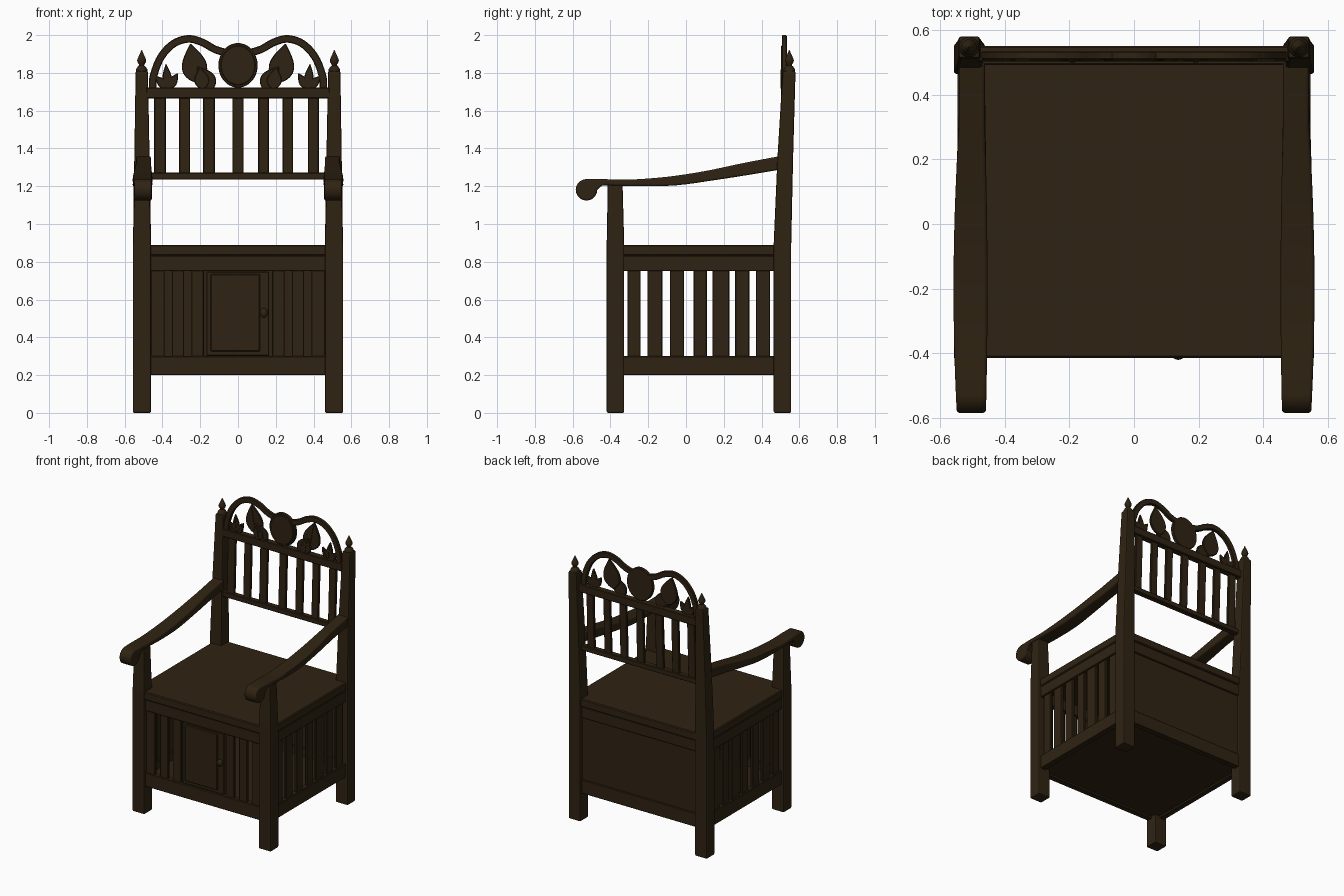
import bpy, bmesh, math
from mathutils import Vector

if "Cube" in bpy.data.objects:
    bpy.data.objects.remove(bpy.data.objects["Cube"])

wood = bpy.data.materials.new("dark brown wood")
wood.diffuse_color = (0.028, 0.0165, 0.006, 1)
wood.use_nodes = True
wood.node_tree.nodes["Principled BSDF"].inputs["Base Color"].default_value = wood.diffuse_color


def finish(name, bm, bevel=0.0, seg=1, smooth=False):
    bmesh.ops.recalc_face_normals(bm, faces=bm.faces[:])
    me = bpy.data.meshes.new(name)
    bm.to_mesh(me)
    bm.free()
    ob = bpy.data.objects.new(name, me)
    bpy.context.collection.objects.link(ob)
    me.materials.append(wood)
    if bevel:
        m = ob.modifiers.new("bevel", 'BEVEL')
        m.width, m.segments = bevel, seg
        m.limit_method, m.angle_limit = 'ANGLE', math.radians(40)
    if smooth:
        bpy.ops.object.select_all(action='DESELECT')
        bpy.context.view_layer.objects.active = ob
        ob.select_set(True)
        bpy.ops.object.shade_smooth_by_angle(angle=math.radians(35))
    return ob


def loft(name, rings, **kw):
    """Skin closed rings of points and cap both ends."""
    bm = bmesh.new()
    vs = [[bm.verts.new(p) for p in r] for r in rings]
    n = len(rings[0])
    for a, b in zip(vs, vs[1:]):
        for i in range(n):
            bm.faces.new((a[i], a[(i + 1) % n], b[(i + 1) % n], b[i]))
    bm.faces.new(vs[0])
    bm.faces.new(vs[-1])
    return finish(name, bm, **kw)


def rect(x0, x1, y0, y1, z):
    return [(x0, y0, z), (x1, y0, z), (x1, y1, z), (x0, y1, z)]


def box(name, x0, x1, y0, y1, z0, z1, lean=0.0, bevel=0.004):
    return loft(name, [rect(x0, x1, y0, y1, z0),
                       rect(x0, x1, y0 + lean, y1 + lean, z1)], bevel=bevel)


def plate(name, pts, y0, y1, **kw):
    """Extrude an x-z outline along y."""
    return loft(name, [[(x, y, z) for x, z in pts] for y in (y0, y1)], **kw)


def spline(pts, n=6):
    """Smooth path through points."""
    P = [Vector(p) for p in pts]
    P = [2 * P[0] - P[1]] + P + [2 * P[-1] - P[-2]]
    out = []
    for a, b, c, d in zip(P, P[1:], P[2:], P[3:]):
        for i in range(n):
            t = i / n
            out.append(0.5 * (2 * b + (c - a) * t + (2 * a - 5 * b + 4 * c - d) * t * t
                              + (3 * b - a - 3 * c + d) * t ** 3))
    return out + [P[-2]]


def lathe(name, prof, cx, cy, n=20):
    rings = [[(cx + r * math.cos(k * math.tau / n), cy + r * math.sin(k * math.tau / n), z)
              for k in range(n)] for r, z in prof]
    return loft(name, rings, smooth=True)


def leaf(name, s, x, z, ang, length, width, y0, y1):
    """Pointed leaf growing from (x, z); angle measured from up, outward."""
    a = math.radians(ang)
    d, p = Vector((-math.sin(a), math.cos(a))), Vector((math.cos(a), math.sin(a)))
    side = [(t / 10, width / 2 * math.sin(math.pi * (t / 10) ** 0.75)) for t in range(11)]
    pts = [Vector((x, z)) + d * length * t + p * w for t, w in side]
    pts += [Vector((x, z)) + d * length * t - p * w for t, w in side[-2:0:-1]]
    plate(name, [(-s * q.x, q.y) for q in pts], y0, y1, bevel=0.004)
    mid = [Vector((x, z)) + d * length * .05 + p * .003, Vector((x, z)) + d * length * .9,
           Vector((x, z)) + d * length * .05 - p * .003]
    plate(name + "_vein", [(-s * q.x, q.y) for q in mid], y0 - .004, y0 + .002)


# arm side outline (y, z)
arm_top = spline([(.50, 1.36), (.3, 1.322), (.1, 1.28), (-.1, 1.25), (-.3, 1.235), (-.45, 1.238)], 4)
scroll = [Vector((-.527 + .057 * math.cos(math.radians(a)), 1.181 + .057 * math.sin(math.radians(a))))
          for a in range(90, 361, 18)]
arm_low = spline([(-.452, 1.198), (-.42, 1.205), (-.25, 1.2), (-.05, 1.205), (.15, 1.232),
                  (.3, 1.255), (.50, 1.288)], 4)
arm_outline = arm_top + scroll + arm_low


def arm_x(y):
    t = max(0, 1 - ((y + .2) / .5) ** 2)
    return .461 - .008 * t, .541 + .017 * t


for s, side in ((-1, "left"), (1, "right")):
    # legs and posts
    def sec(z, xi, xo, y0, y1):
        return rect(s * xi, s * xo, y0, y1, z)
    loft(side + "_front_leg", [sec(0, .46, .557, -.42, -.327), sec(.89, .46, .557, -.42, -.327),
                               sec(1.22, .468, .548, -.414, -.336)], bevel=.008, seg=2)
    loft(side + "_back_post", [sec(0, .46, .557, .464, .557), sec(.89, .46, .556, .464, .557),
                               sec(1.35, .468, .549, .484, .567), sec(1.81, .477, .542, .512, .58)],
         bevel=.008, seg=2)
    # turned finial
    lathe(side + "_finial", [(.031, 1.80), (.031, 1.818), (.022, 1.832), (.013, 1.84), (.015, 1.846),
                             (.023, 1.858), (.024, 1.868), (.017, 1.885), (.008, 1.905), (.002, 1.92)],
          s * .51, .547)
    # scrolled arm
    loft(side + "_arm", [[(s * arm_x(p.x)[k], p.x, p.y) for p in arm_outline] for k in (0, 1)],
         bevel=.012, seg=3, smooth=True)
    # side rails and slats
    xs = sorted((s * .50, s * .54))
    box(side + "_upper_rail", *xs, -.34, .48, .75, .832)
    box(side + "_lower_rail", *xs, -.34, .48, .2, .3)
    xs = sorted((s * .51, s * .53))
    for y0, y1 in ((-.31, -.24), (-.205, -.125), (-.085, -.01), (.04, .11),
                   (.14, .23), (.26, .335), (.37, .445)):
        box(side + "_slat", *xs, y0, y1, .29, .76)
    # front slats beside the door
    for a, b in ((.388, .462), (.285, .35), (.18, .247)):
        box("front_" + side + "_slat", *sorted((s * a, s * b)), -.398, -.378, .29, .76)
    # carved leaves in the crest
    leaf(side + "_large_leaf", s, -.215, 1.745, 10, .215, .135, .512, .53)
    leaf(side + "_inner_leaf", s, -.13, 1.712, 35, .15, .095, .506, .522)
    leaf(side + "_lower_leaf", s, -.185, 1.712, 8, .12, .08, .503, .516)
    for ang, ln in ((-32, .10), (5, .135), (45, .10)):
        leaf(side + "_bud_petal", s, -.37, 1.715, ang, ln, .05, .508, .526)

# seat box
box("seat", -.545, .545, -.414, .548, .832, .89, bevel=.006)
box("front_upper_rail", -.47, .47, -.406, -.366, .75, .832)
box("front_lower_rail", -.47, .47, -.408, -.366, .2, .3)
box("back_upper_rail", -.47, .47, .50, .54, .75, .832)
box("back_lower_rail", -.47, .47, .50, .54, .2, .3)
box("back_panel", -.47, .47, .51, .53, .29, .76)
box("box_floor", -.52, .52, -.39, .52, .215, .24)

# cupboard door with raised panel and knob
box("door", -.168, .165, -.399, -.375, .302, .748)
box("door_panel", -.145, .117, -.406, -.39, .325, .735, bevel=.005)
bm = bmesh.new()
bmesh.ops.create_uvsphere(bm, u_segments=16, v_segments=10, radius=1)
for v in bm.verts:
    v.co = (.137 + v.co.x * .021, -.403 + v.co.y * .017, .53 + v.co.z * .025)
finish("door_knob", bm, smooth=True)

# backrest
box("backrest_lower_rail", -.48, .48, .492, .532, 1.235, 1.272)
box("backrest_upper_rail", -.485, .485, .503, .55, 1.665, 1.722)
for a, b in ((-.444, -.382), (-.312, -.254), (-.185, -.123), (-.03, .03),
             (.106, .164), (.236, .292), (.37, .428)):
    box("backrest_slat", a, b, .502, .522, 1.26, 1.68, lean=.015)

# curved crest band
half = [(-.452, 1.71), (-.448, 1.78), (-.41, 1.88), (-.345, 1.952), (-.265, 1.98),
        (-.19, 1.962), (-.11, 1.92), (0, 1.90)]
path = spline(half + [(-x, z) for x, z in half[-2::-1]], 6)
rings = []
for i, p in enumerate(path):
    t = (path[min(i + 1, len(path) - 1)] - path[max(i - 1, 0)]).normalized()
    n = Vector((-t.y, t.x)) * .02
    o, q = p + n, p - n
    rings.append([(o.x, .508, o.y), (o.x, .534, o.y), (q.x, .534, q.y), (q.x, .508, q.y)])
loft("crest_band", rings, bevel=.004)

# centre medallion
def oval(rx, rz):
    return [(rx * math.cos(k * math.tau / 40), 1.84 + rz * math.sin(k * math.tau / 40)) for k in range(40)]
plate("medallion", oval(.104, .118), .507, .534, bevel=.004)
plate("medallion_face", oval(.092, .105), .502, .515, bevel=.004)
